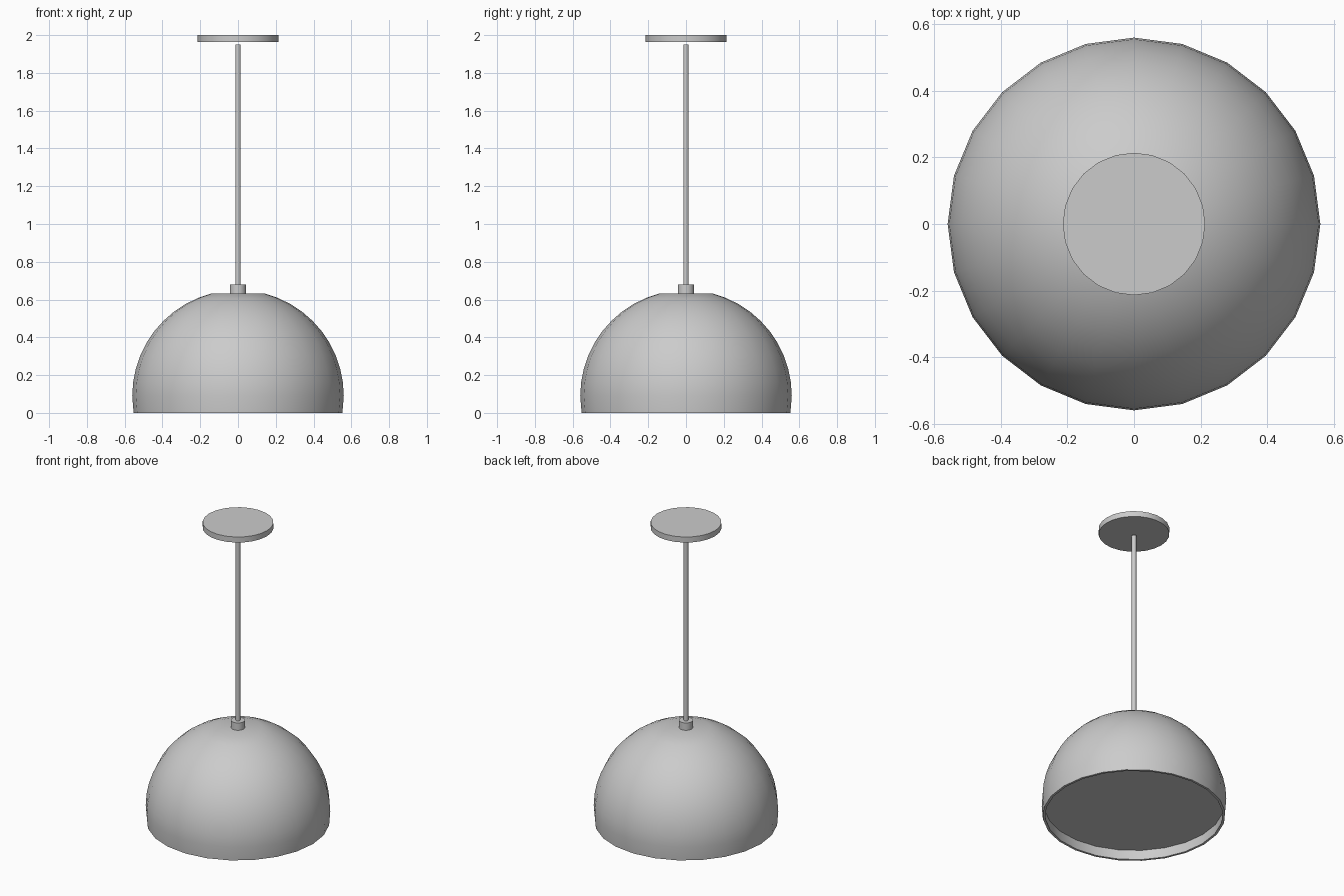
import bpy, bmesh
from math import sin, cos, pi, radians, sqrt

if "Cube" in bpy.data.objects:
    bpy.data.objects.remove(bpy.data.objects["Cube"])


def lathe(name, profile, sides=24, closed=False):
    """Revolve (radius, z) points around the z axis, smooth with sharp edges kept."""
    bm = bmesh.new()
    rings = [[bm.verts.new((r * cos(2 * pi * i / sides), r * sin(2 * pi * i / sides), z))
              for i in range(sides)] for r, z in profile]
    pairs = list(zip(rings, rings[1:]))
    if closed:
        pairs.append((rings[-1], rings[0]))
    for a, b in pairs:
        for i in range(sides):
            j = (i + 1) % sides
            bm.faces.new((a[i], a[j], b[j], b[i]))
    # merge points on the axis and drop collapsed faces
    bmesh.ops.remove_doubles(bm, verts=bm.verts, dist=1e-5)
    bmesh.ops.recalc_face_normals(bm, faces=bm.faces)
    me = bpy.data.meshes.new(name)
    bm.to_mesh(me)
    bm.free()
    ob = bpy.data.objects.new(name, me)
    bpy.context.collection.objects.link(ob)
    for p in me.polygons:
        p.use_smooth = True
    me.set_sharp_from_angle(angle=radians(35))
    return ob


def cylinder(name, r, z0, z1, sides=24):
    return lathe(name, [(0, z0), (r, z0), (r, z1), (0, z1)], sides)


# Dome shade: truncated sphere with a thin wall
CZ = 0.09


def dome_arc(radius):
    arc = [(sqrt(radius ** 2 - CZ ** 2), 0)]
    for k in range(0, 11):
        a = radians(7.5 * k)
        arc.append((radius * cos(a), CZ + radius * sin(a)))
    return arc + [(0, CZ + radius * sin(radians(75)))]


lathe("dome_shade", dome_arc(0.56) + dome_arc(0.545)[::-1], closed=True)

# Diffuser disc set inside the opening
cylinder("diffuser", 0.544, 0.067, 0.082)

# Fitting on top of the dome, and hanging rod
cylinder("rod_fitting", 0.043, 0.625, 0.68)
cylinder("hanging_rod", 0.014, 0.66, 1.95, 16)

# Ceiling canopy with a flush round cover in its top
lathe("ceiling_canopy", [(0, 1.963), (0.214, 1.963), (0.214, 2.0), (0.073, 2.0), (0.073, 1.985)])
cylinder("canopy_cover", 0.073, 1.98, 2.0)
